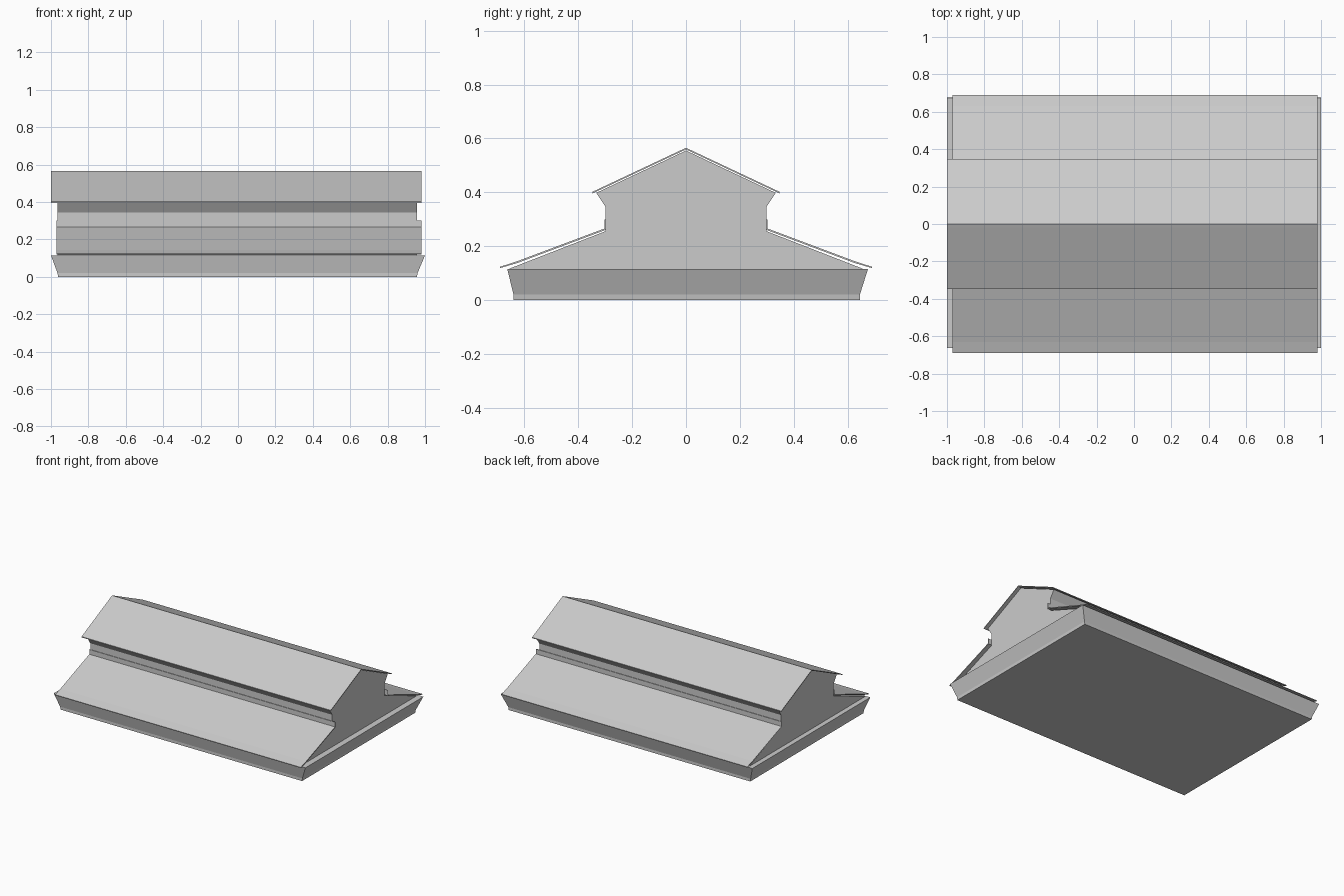
import bpy, bmesh

if "Cube" in bpy.data.objects:
    bpy.data.objects.remove(bpy.data.objects["Cube"])


def mirrored(half):
    """Complete a right-hand (y, z) profile with its mirror image."""
    return half + [(-y, z) for y, z in reversed(half) if y > 1e-6]


def make_object(name, bm):
    bmesh.ops.recalc_face_normals(bm, faces=bm.faces)
    me = bpy.data.meshes.new(name)
    bm.to_mesh(me)
    bm.free()
    ob = bpy.data.objects.new(name, me)
    bpy.context.collection.objects.link(ob)
    return ob


def prism(name, profile, x0, x1):
    """Extrude a closed (y, z) outline along x."""
    bm = bmesh.new()
    face = bm.faces.new([bm.verts.new((x0, y, z)) for y, z in profile])
    ext = bmesh.ops.extrude_face_region(bm, geom=[face])["geom"]
    moved = [v for v in ext if isinstance(v, bmesh.types.BMVert)]
    bmesh.ops.translate(bm, verts=moved, vec=(x1 - x0, 0, 0))
    return make_object(name, bm)


def sheet(name, line, thick, x0, x1):
    """Thin metal sheet whose upper surface follows a (y, z) line."""
    return prism(name, line + [(y, z - thick) for y, z in reversed(line)], x0, x1)


# flared base with flat rim
bm = bmesh.new()
rings = []
for x0, x1, y0, y1, z in ((-.962, .957, -.640, .645, 0),
                          (-.965, .960, -.640, .645, .02),
                          (-1, 1, -.663, .675, .115)):
    rings.append([bm.verts.new(p) for p in
                  ((x0, y0, z), (x1, y0, z), (x1, y1, z), (x0, y1, z))])
for a, b in zip(rings, rings[1:]):
    for i in range(4):
        j = (i + 1) % 4
        bm.faces.new((a[i], a[j], b[j], b[i]))
bm.faces.new(rings[0])
bm.faces.new(rings[-1])
make_object("base_trim", bm)

# body with gable ends and flared neck
prism("gable_body", mirrored([(.655, .11), (.655, .117), (.298, .256), (.298, .345),
                              (.333, .398), (0, .555)]), -.965, .957)

# upper roof covering with small ridge cap
sheet("upper_roof", [(-.347, .402), (-.02, .556), (0, .565), (.02, .556), (.347, .402)],
      .006, -1, .98)

# lower roof skirts, with an upturn against the neck and a kicked-out eave
for side, label in ((-1, "front"), (1, "back")):
    prof = [(.69, .124), (.63, .143), (.302, .266), (.302, .30),
            (.297, .30), (.297, .261), (.628, .137), (.69, .119)]
    prism("lower_roof_" + label, [(side * y, z) for y, z in prof], -.97, .982)
